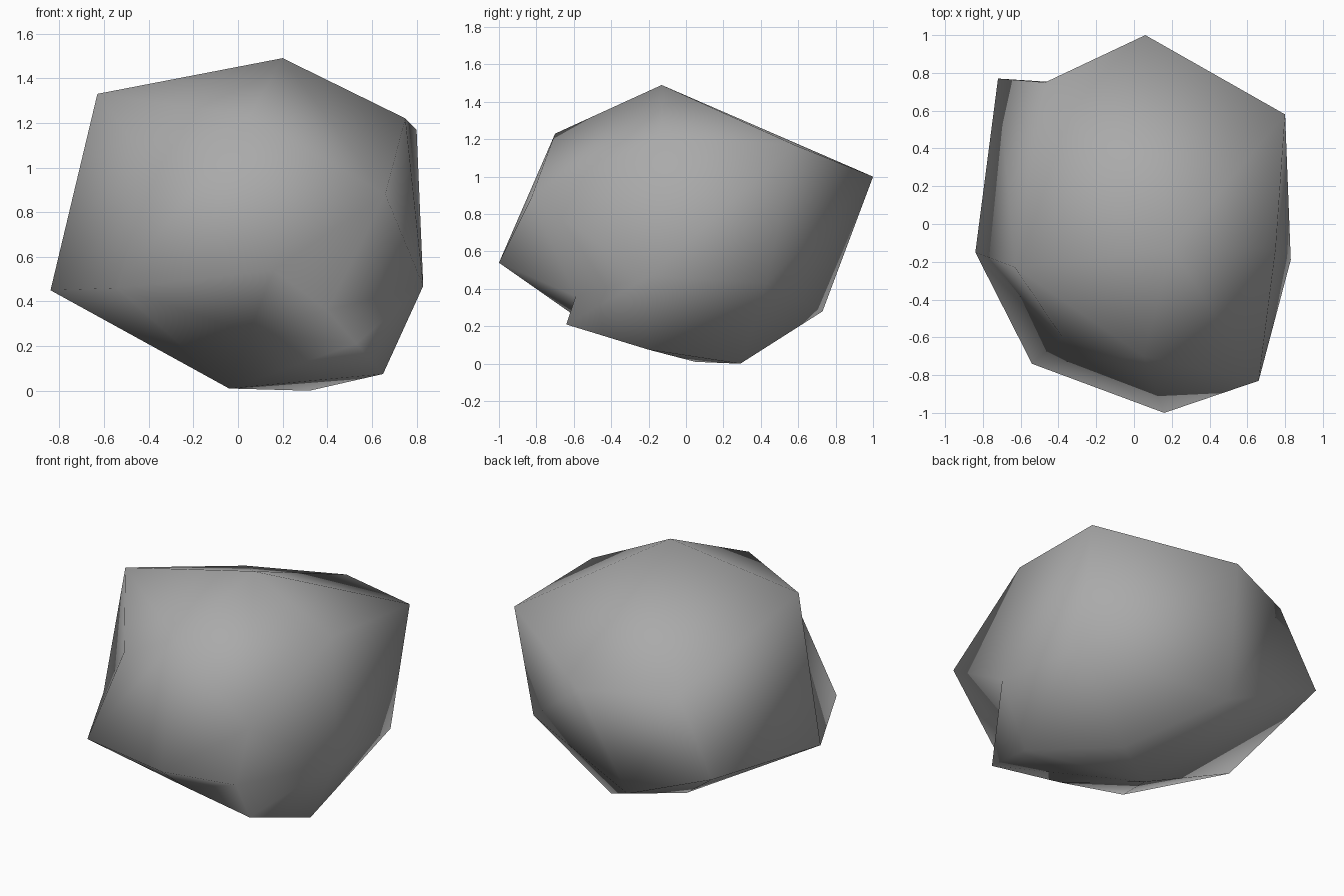
import bpy
import bmesh

if "Cube" in bpy.data.objects:
    bpy.data.objects.remove(bpy.data.objects["Cube"], do_unlink=True)

# Corners of the boulder, named by where they sit
CORNERS = {
    "peak": (0.2, -0.13, 1.49),
    "brow": (0.05, -0.7, 1.23),
    "shoulder_right": (-0.63, -0.23, 1.33),
    "shoulder_left": (0.75, -0.13, 1.22),
    "shoulder_back": (0.8, 0.58, 1.17),
    "back_tip": (0.06, 1.0, 1.0),
    "back_notch": (-0.47, 0.75, 1.01),
    "back_right": (-0.72, 0.77, 0.55),
    "cheek_left": (0.66, -0.83, 0.88),
    "front_tip": (0.16, -1.0, 0.54),
    "front_right": (-0.54, -0.74, 0.46),
    "side_right": (-0.84, -0.15, 0.45),
    "side_left": (0.83, -0.19, 0.47),
    "flank_left": (0.77, 0.43, 0.43),
    "chin": (0.53, -0.64, 0.21),
    "throat": (0.05, -0.6, 0.26),
    "belly_left": (0.65, -0.2, 0.075),
    "heel": (-0.1, 0.73, 0.28),
    "foot_back": (0.32, 0.29, 0.0),
    "foot_front": (-0.04, 0.05, 0.01),
}

bm = bmesh.new()
v = {name: bm.verts.new(co) for name, co in CORNERS.items()}
bmesh.ops.convex_hull(bm, input=list(bm.verts))


def flip(a, b):
    """Turn the ridge between two corners into a crease the other way."""
    edge = bm.edges.get((v[a], v[b]))
    if edge and len(edge.link_faces) == 2:
        bmesh.utils.edge_rotate(edge, True)


def dent(point, *ridges):
    """Replace the faces beside the ridges with a fan around an inner point."""
    edges = [bm.edges.get((v[a], v[b])) for a, b in ridges]
    edges = [e for e in edges if e]
    faces = {f for e in edges for f in e.link_faces}
    rim = {e for f in faces for e in f.edges if e not in edges}
    for edge in edges:
        bm.edges.remove(edge)
    centre = bm.verts.new(point)
    for side in rim:
        bm.faces.new((*side.verts, centre))


# Hollows beside the back corner, under the front overhang and on the right brow
flip("back_right", "back_tip")
flip("front_right", "chin")
dent((0.4, -0.59, 0.36), ("front_tip", "chin"), ("cheek_left", "chin"))
dent((-0.38, -0.6, 1.0), ("shoulder_right", "front_right"))

bmesh.ops.recalc_face_normals(bm, faces=list(bm.faces))
for face in bm.faces:
    face.smooth = True

mesh = bpy.data.meshes.new("boulder")
bm.to_mesh(mesh)
bm.free()
boulder = bpy.data.objects.new("boulder", mesh)
bpy.context.collection.objects.link(boulder)

# Plain stone colour
stone = bpy.data.materials.new("stone_grey")
stone.use_nodes = True
grey = (0.4, 0.4, 0.4, 1.0)
stone.diffuse_color = grey
stone.node_tree.nodes["Principled BSDF"].inputs["Base Color"].default_value = grey
mesh.materials.append(stone)
